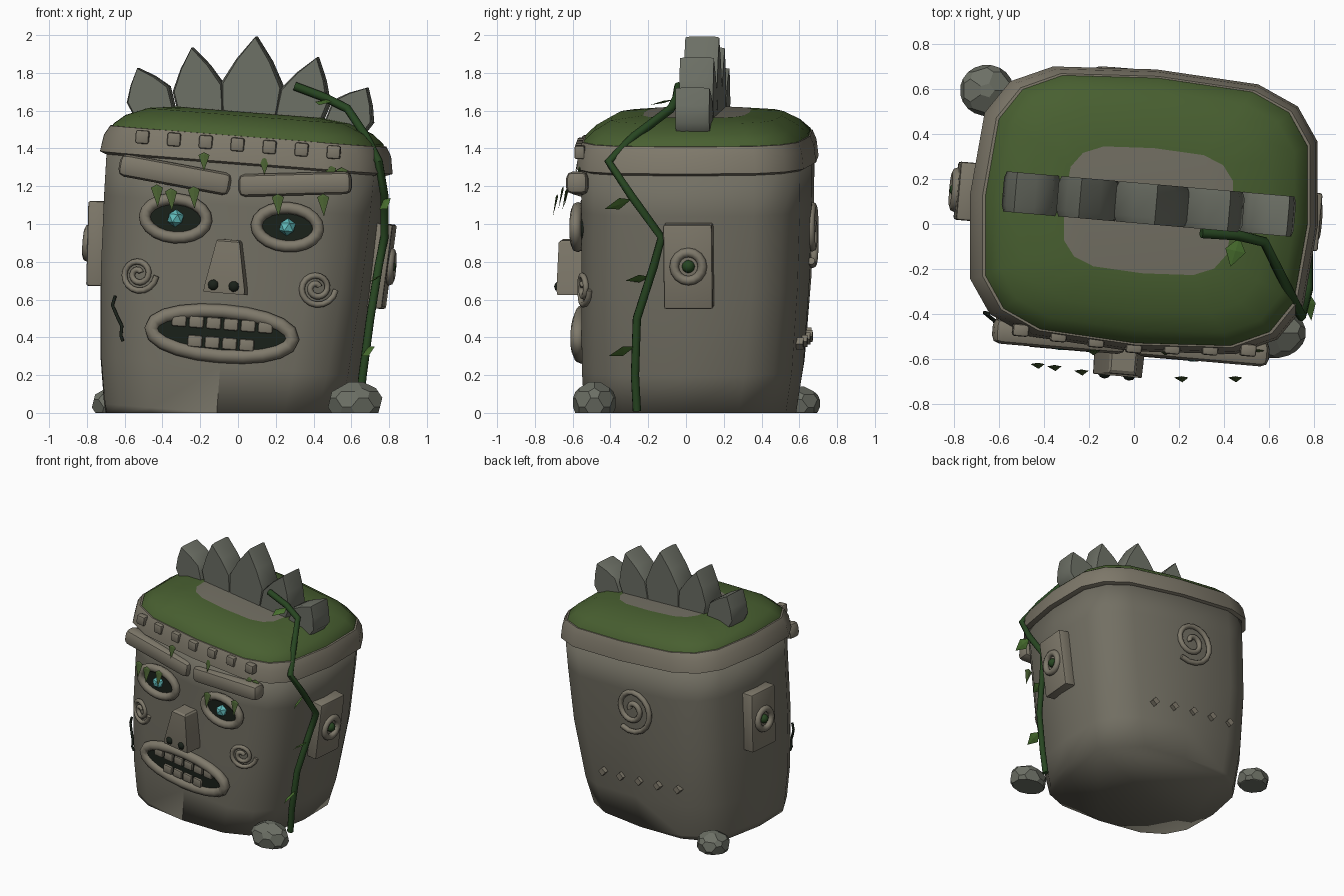
import bpy, bmesh
from math import sin, cos, pi, radians
from mathutils import Matrix, Vector

if "Cube" in bpy.data.objects:
    bpy.data.objects.remove(bpy.data.objects["Cube"])

# the whole head is turned and leaned a little
HEAD = (Matrix.Translation((-0.06, 0.07, 0)) @ Matrix.Rotation(radians(-5), 4, 'Z')
        @ Matrix.Rotation(radians(4.5), 4, 'Y'))
WORLD = Matrix.Identity(4)


def mat(name, r, g, b):
    m = bpy.data.materials.new(name)
    m.diffuse_color = (r, g, b, 1)
    m.use_nodes = True
    m.node_tree.nodes["Principled BSDF"].inputs["Base Color"].default_value = m.diffuse_color
    return m


STONE = mat("stone", .17, .16, .125)
TRIM = mat("light_stone", .21, .19, .145)
ROCK = mat("grey_rock", .15, .16, .13)
MOSS = mat("moss", .065, .115, .03)
VINE = mat("vine_green", .02, .06, .015)
LEAF = mat("leaf_green", .07, .17, .03)
DARK = mat("dark", .01, .015, .01)
GLOW = mat("eye_glow", .12, .5, .5)


def finish(name, bm, m, space=HEAD, angle=40, clip=False):
    bm.transform(space)
    if clip:  # flat on the ground
        geom = bm.verts[:] + bm.edges[:] + bm.faces[:]
        cut = bmesh.ops.bisect_plane(bm, geom=geom, plane_co=(0, 0, 0), plane_no=(0, 0, 1), clear_inner=True)
        edges = [e for e in cut['geom_cut'] if isinstance(e, bmesh.types.BMEdge)]
        bmesh.ops.holes_fill(bm, edges=edges, sides=0)
    bmesh.ops.recalc_face_normals(bm, faces=bm.faces[:])
    me = bpy.data.meshes.new(name)
    bm.to_mesh(me)
    bm.free()
    me.materials.append(m)
    if angle:
        for p in me.polygons:
            p.use_smooth = True
        me.set_sharp_from_angle(angle=radians(angle))
    ob = bpy.data.objects.new(name, me)
    bpy.context.collection.objects.link(ob)
    return ob


def loft(name, rings, m, **kw):
    bm = bmesh.new()
    vs = [[bm.verts.new(p) for p in r] for r in rings]
    n = len(vs[0])
    for a, b in zip(vs, vs[1:]):
        for i in range(n):
            bm.faces.new((a[i], a[(i + 1) % n], b[(i + 1) % n], b[i]))
    bm.faces.new(vs[0][::-1])
    bm.faces.new(vs[-1])
    return finish(name, bm, m, **kw)


def spow(c, e):
    return abs(c) ** e * (1 if c >= 0 else -1)


def ring(z, a, b, cy=0, e=.55, n=16):
    return [(a * spow(cos(2 * pi * i / n), e), cy + b * spow(sin(2 * pi * i / n), e), z) for i in range(n)]


def box(name, c, size, m, roll=0, bevel=0.0, **kw):
    bm = bmesh.new()
    bmesh.ops.create_cube(bm, size=1, matrix=Matrix.Diagonal((*size, 1)))
    if bevel:
        bmesh.ops.bevel(bm, geom=bm.edges[:], offset=bevel, segments=2, affect='EDGES', profile=.5)
    bm.transform(Matrix.Translation(c) @ Matrix.Rotation(radians(roll), 4, 'Y'))
    return finish(name, bm, m, **kw)


def ball(name, c, r, m, sub=2, scale=(1, 1, 1), chip=0, **kw):
    bm = bmesh.new()
    bmesh.ops.create_icosphere(bm, subdivisions=sub, radius=r)
    if chip:  # knock the points off a boulder
        bmesh.ops.bevel(bm, geom=bm.verts[:], offset=chip, segments=1, affect='VERTICES')
    bm.transform(Matrix.Translation(c) @ Matrix.Diagonal((*scale, 1)))
    return finish(name, bm, m, **kw)


def tube(name, pts, r, m, cyclic=False, space=HEAD):
    cu = bpy.data.curves.new(name, 'CURVE')
    cu.dimensions = '3D'
    cu.bevel_depth, cu.bevel_resolution, cu.use_fill_caps = r, 2, True
    sp = cu.splines.new('POLY')
    sp.points.add(len(pts) - 1)
    for p, q in zip(sp.points, pts):
        p.co = (*q, 1)
    sp.use_cyclic_u = cyclic
    tmp = bpy.data.objects.new(name + "_path", cu)
    bpy.context.collection.objects.link(tmp)
    bpy.context.view_layer.update()
    me = bpy.data.meshes.new_from_object(tmp.evaluated_get(bpy.context.evaluated_depsgraph_get()))
    bm = bmesh.new()
    bm.from_mesh(me)
    bpy.data.objects.remove(tmp)
    return finish(name, bm, m, space, 60)


def leaf(name, base, tip, side, m=LEAF, space=HEAD, wide=.45):
    b, t, s = Vector(base), Vector(tip), Vector(side)
    mid = b.lerp(t, wide)
    out = (t - b).cross(s).normalized() * .006
    bm = bmesh.new()
    b, l, t, r, f, k = [bm.verts.new(p) for p in (b, mid - s, t, mid + s, mid + out, mid - out)]
    for c in (f, k):
        for x, y in ((b, l), (l, t), (t, r), (r, b)):
            bm.faces.new((x, y, c))
    return finish(name, bm, m, space, 0)


def oval(c, rx, rz, n=20, e=1.0):
    return [(c[0] + rx * spow(cos(2 * pi * i / n), e), c[1], c[2] + rz * spow(sin(2 * pi * i / n), e))
            for i in range(n)]


def face_y(u, a=.73, b=.61):
    return -b * max(0, 1 - (abs(u) / a) ** 3.6) ** (1 / 3.6)


# head block, headband and mossy cap
loft("head", [ring(-.15, .61, .52, -.05, .66), ring(0, .65, .56, -.045, .64), ring(.25, .69, .585, -.03, .6),
              ring(.7, .725, .60, -.01), ring(1.1, .74, .605), ring(1.35, .745, .61)], STONE, clip=True, angle=100)
loft("headband", [ring(1.315, .74, .60), ring(1.33, .78, .63), ring(1.42, .765, .62),
                  ring(1.47, .735, .6), ring(1.475, .66, .53)], TRIM)
cap = loft("mossy_cap", [ring(1.44, .73, .60), ring(1.48, .72, .59), ring(1.53, .66, .535), ring(1.578, .54, .45),
                         ring(1.597, .38, .28)], MOSS, angle=50)
cap.data.materials.append(STONE)
cap.data.polygons[len(cap.data.polygons) - 1].material_index = 1
for i in range(7):
    box("band_stud", ((i - 3) * .17, -.61 + .010 * abs(i - 3), 1.425), (.072, .055, .072), TRIM, bevel=.012)

# fan of crest blades
for i, h, w in zip(range(-2, 3), (.26, .375, .45, .375, .25), (.24, .27, .33, .27, .24)):
    prof = [(-.42, -.1), (-.47, .2), (-.5, .42), (-.28, .72), (0, 1), (.28, .72), (.5, .42), (.47, .2), (.42, -.1)]
    R = Matrix.Translation((i * .25, .03, 1.55)) @ Matrix.Rotation(radians(i * 13), 4, 'Y')
    rings = [[R @ Vector((x * w * s, y, z * h * (1 if s == 1 else .985))) for x, z in prof]
             for y, s in ((-.09, .92), (-.06, 1), (.06, 1), (.09, .92))]
    loft("crest_blade", rings, ROCK, angle=65)

for s, side in ((-1, "left"), (1, "right")):
    # brow, eye and cheek spiral
    box(side + "_brow", (s * .32, -.59, 1.24), (.60, .115, .12), TRIM, roll=-6 * s, bevel=.035)
    c = (s * .298, -.612, 1.01)
    tube(side + "_eye_rim", oval(c, .165, .102), .031, TRIM, True)
    loft(side + "_eye_socket", [oval((c[0], y, c[2]), .165, .102) for y in (-.54, -.612)], DARK)
    ball(side + "_eye", (s * .298, -.612, 1.01), .047, GLOW, sub=1, angle=0)
    pts = []
    for k in range(33):
        t, r = k / 32 * 3.8 * pi, .015 + .083 * k / 32
        u = s * .475 + r * cos(t + .6)
        pts.append((u, face_y(u) - .002, .70 + r * sin(t + .6)))
    tube(side + "_cheek_spiral", pts, .016, TRIM)
    # ear plate with ring and plug
    box(side + "_ear_plate", (s * .75, .015, .84), (.10, .26, .45), TRIM, roll=3 * s, bevel=.012)
    ear = [(s * .805, .018 + .075 * cos(k * pi / 8), .84 + .075 * sin(k * pi / 8)) for k in range(16)]
    tube(side + "_ear_ring", ear, .025, TRIM, True)
    ball(side + "_ear_plug", (s * .80, .018, .84), .035, VINE)
    ball(side + "_nostril", (s * .055 - .005, -.73, .675), .032, DARK)

# wedge nose
loft("nose", [[(-w, -.54, z), (w, -.54, z), (w * .94, y, z), (-w * .94, y, z)]
              for z, w, y in ((.635, .115, -.74), (.66, .115, -.745), (.91, .065, -.735), (.92, .055, -.72))],
     TRIM, angle=30)

# mouth with teeth
m = (-.005, -.612, .42)
tube("mouth_rim", oval(m, .375, .118, 20, .95), .038, TRIM, True)
loft("mouth_inside", [oval((m[0], y, m[2]), .375, .118, 20, .95) for y in (-.5, -.624)], DARK)
for i in range(6):
    box("upper_tooth", ((i - 2.5) * .092 - .005, -.62, .472), (.078, .045, .062), TRIM, bevel=.01)
for i in range(4):
    box("lower_tooth", ((i - 1.5) * .092 - .005, -.62, .37), (.078, .045, .062), TRIM, bevel=.01)

# back carving: spiral and a row of diamonds
pts = []
for k in range(33):
    t, r = pi - k / 32 * 3.7 * pi, .02 + .165 * k / 32
    u = -.07 - r * cos(t)
    pts.append((u, -face_y(u, .74, .607) - .003, .96 + r * sin(t)))
tube("back_spiral", pts, .02, TRIM)
for i in range(5):
    u = -.06 + (i - 2) * .172
    box("back_diamond", (u, -face_y(u, .70, .588) - .025, .39), (.045, .05, .045), TRIM, roll=45, angle=0)

# crack in the cheek
crack = [(-.65, -.40, .62), (-.665, -.395, .57), (-.635, -.42, .50), (-.615, -.435, .46), (-.62, -.435, .41),
         (-.61, -.43, .38)]
tube("cheek_crack", crack, .009, DARK, space=WORLD)

# moss hanging from brows and headband
for x, y, z in ((-.43, -.63, 1.21), (-.355, -.64, 1.19), (-.235, -.66, 1.20), (.21, -.69, 1.16), (.45, -.69, 1.16)):
    leaf("brow_moss", (x, y + .01, z), (x + .005, y - .015, z - .12), (.032, 0, 0), MOSS, WORLD, .15)
for x, z in ((-.18, 1.38), (.14, 1.36), (.49, 1.31), (.55, 1.30)):
    leaf("band_moss", (x, -.56, z), (x, -.585, z - .10), (.03, 0, 0), MOSS, WORLD, .15)

# climbing vine with leaves
vine = [(.30, -.04, 1.73), (.46, -.05, 1.67), (.58, -.08, 1.61), (.68, -.28, 1.46), (.745, -.41, 1.33),
        (.775, -.29, 1.15), (.775, -.13, .93), (.745, -.17, .78), (.70, -.26, .5), (.66, -.27, .2), (.64, -.26, .01)]
tube("vine", vine, .023, VINE, space=WORLD)
for b, t, s in (((.47, -.06, 1.66), (.43, -.19, 1.63), (.045, -.01, 0)),
                ((.77, -.29, 1.13), (.79, -.43, 1.08), (.03, 0, .03)),
                ((.74, -.19, .72), (.71, -.32, .70), (.035, 0, .02)),
                ((.69, -.27, .35), (.69, -.41, .30), (.035, 0, .025))):
    leaf("vine_leaf", b, t, s, space=WORLD)

# boulders at two corners
ball("front_boulder", (.62, -.485, .055), .17, ROCK, 1, (1, .78, .75), .05, space=WORLD, angle=0, clip=True)
ball("back_boulder", (-.655, .595, .05), .14, ROCK, 1, (1, .95, .75), .04, space=WORLD, angle=0, clip=True)
